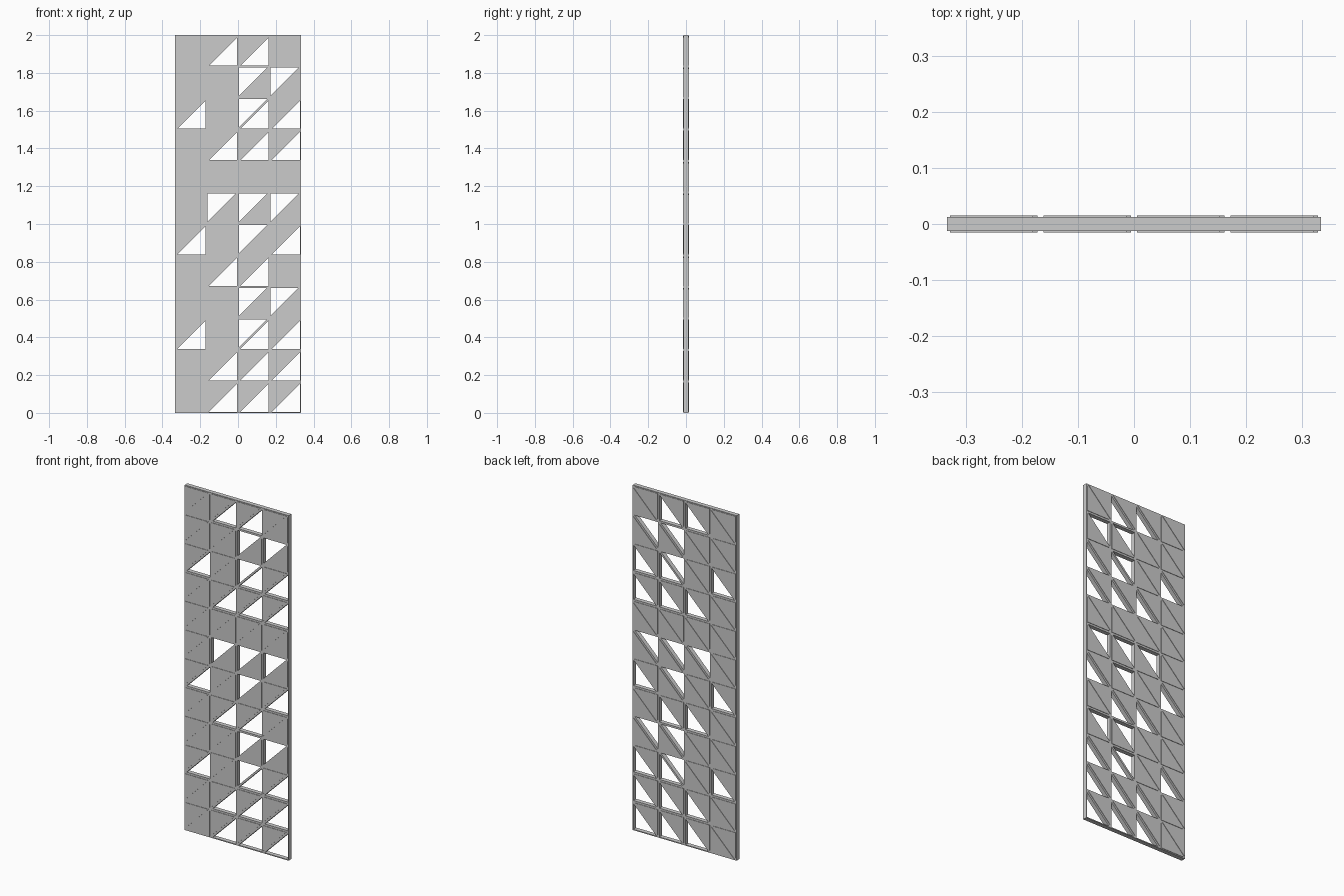
import bpy, bmesh

if "Cube" in bpy.data.objects:
    bpy.data.objects.remove(bpy.data.objects["Cube"])

CELL = 1 / 6          # 4 columns x 12 rows of square cells
COLS, ROWS = 4, 12
BAR = 0.0055          # half width of a lattice bar
FRAME_T, TILE_T = 0.025, 0.03

# Open triangles per row, bottom to top: L lower half, U upper half, B both, . closed
OPEN = [".LLL", ".LLL", "L.BL", "..UU", ".LL.", "L.UL",
        ".UUU", "....", ".LLL", "L.BL", "..UU", ".LL."]


def make_object(name, bm, thickness):
    """Turn a flat bmesh into a centred slab."""
    mesh = bpy.data.meshes.new(name)
    bm.to_mesh(mesh)
    bm.free()
    ob = bpy.data.objects.new(name, mesh)
    bpy.context.collection.objects.link(ob)
    mod = ob.modifiers.new("thickness", 'SOLIDIFY')
    mod.thickness = thickness
    mod.offset = 0
    return ob


def inset_triangles():
    """Grid of diagonally split cells, every triangle inset by one bar."""
    bm = bmesh.new()
    v = [[bm.verts.new(((c - COLS / 2) * CELL, 0, r * CELL))
          for c in range(COLS + 1)] for r in range(ROWS + 1)]
    inner = []
    for r in range(ROWS):
        for c in range(COLS):
            a, b, d, e = v[r][c], v[r][c + 1], v[r + 1][c + 1], v[r + 1][c]
            inner.append((bm.faces.new((a, b, d)), OPEN[r][c] in "LB"))
            inner.append((bm.faces.new((a, d, e)), OPEN[r][c] in "UB"))
    bm.normal_update()
    bmesh.ops.inset_individual(bm, faces=[f for f, _ in inner],
                               thickness=BAR, use_even_offset=True)
    return bm, inner


# Lattice frame: bars only
bm, inner = inset_triangles()
bmesh.ops.delete(bm, geom=[f for f, _ in inner], context='FACES')
make_object("lattice_frame", bm, FRAME_T)

# Triangular tiles: closed triangles, slightly proud of the bars
bm, inner = inset_triangles()
keep = {f for f, is_open in inner if not is_open}
bmesh.ops.delete(bm, geom=[f for f in bm.faces if f not in keep], context='FACES')
make_object("triangle_tiles", bm, TILE_T)
